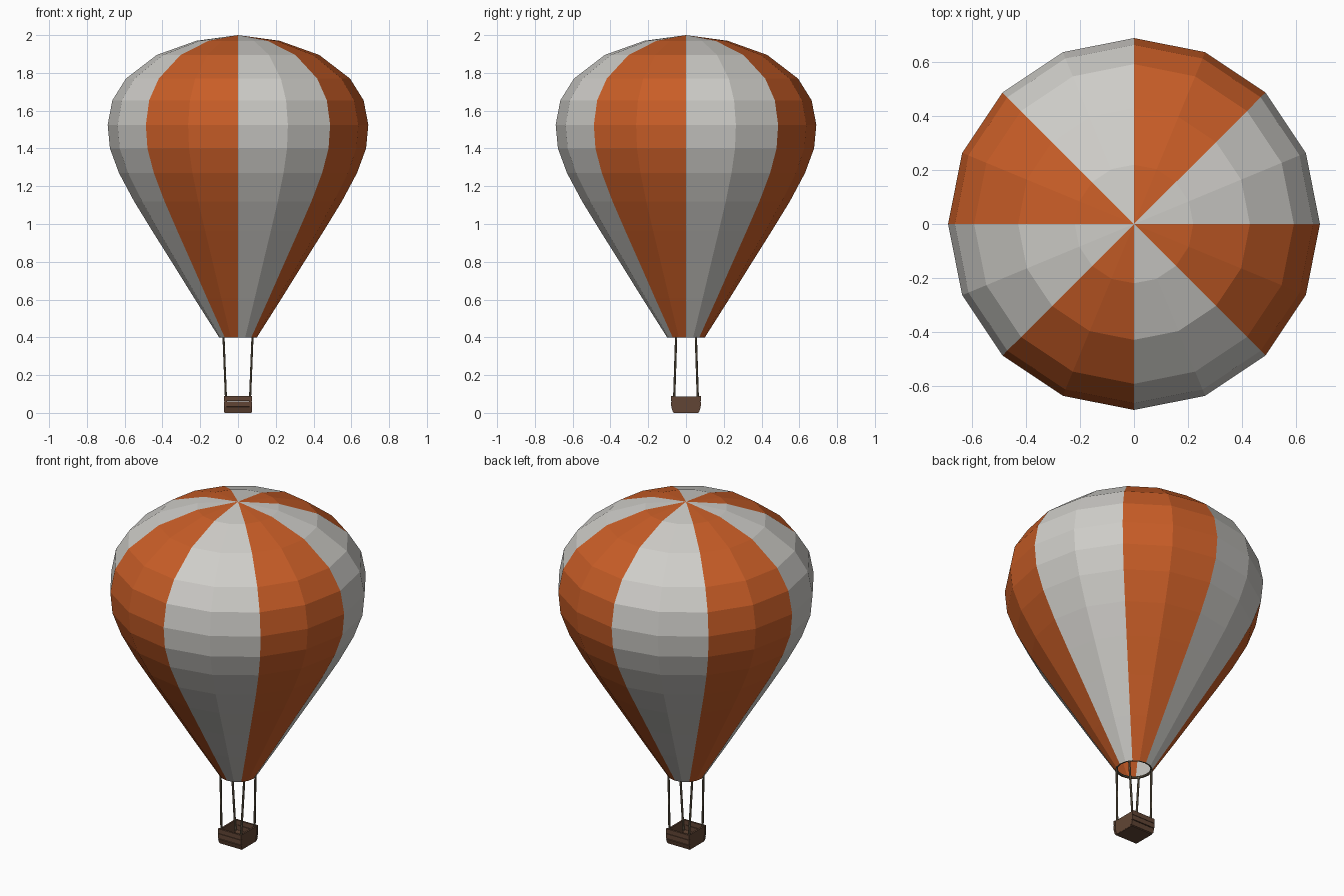
import bpy, bmesh, math
from mathutils import Vector

if "Cube" in bpy.data.objects:
    bpy.data.objects.remove(bpy.data.objects["Cube"])


def material(name, colour):
    m = bpy.data.materials.new(name)
    m.diffuse_color = (*colour, 1)
    m.use_nodes = True
    m.node_tree.nodes["Principled BSDF"].inputs["Base Color"].default_value = m.diffuse_color
    return m


GREY = material("pale_cloth", (0.62, 0.61, 0.58))
ORANGE = material("orange_cloth", (0.58, 0.11, 0.02))
BROWN = material("wicker", (0.12, 0.06, 0.035))
ROPE = material("rope", (0.14, 0.11, 0.07))


def finish(name, bm, *mats):
    mesh = bpy.data.meshes.new(name)
    bm.to_mesh(mesh)
    bm.free()
    for m in mats:
        mesh.materials.append(m)
    obj = bpy.data.objects.new(name, mesh)
    bpy.context.collection.objects.link(obj)
    return obj


def box(name, centre, size, tilt=0):
    bm = bmesh.new()
    bmesh.ops.create_cube(bm, size=1)
    for v in bm.verts:
        v.co = Vector(a * b for a, b in zip(v.co, size))
    obj = finish(name, bm, BROWN)
    obj.location = centre
    obj.rotation_euler.x = tilt
    return obj


# Envelope: 16-sided lathe with eight alternating gores, open at the mouth
N = 16
profile = [(0.10, 0.40), (0.23, 0.605), (0.345, 0.79), (0.455, 0.965),
           (0.55, 1.12), (0.63, 1.27), (0.678, 1.40), (0.69, 1.525),
           (0.665, 1.655), (0.593, 1.77), (0.43, 1.895), (0.22, 1.97)]
bm = bmesh.new()
rings = [[bm.verts.new((r * math.cos(math.tau * i / N), r * math.sin(math.tau * i / N), z))
          for i in range(N)] for r, z in profile]
crown = bm.verts.new((0, 0, 2))
for i in range(N):
    j = (i + 1) % N
    faces = [bm.faces.new((a[i], a[j], b[j], b[i])) for a, b in zip(rings, rings[1:])]
    faces.append(bm.faces.new((rings[-1][i], rings[-1][j], crown)))
    for f in faces:
        f.material_index = (i // 2) % 2
finish("envelope", bm, GREY, ORANGE)

# Ring inside the mouth
bpy.ops.mesh.primitive_torus_add(major_segments=N, minor_segments=6, major_radius=0.093,
                                 minor_radius=0.006, location=(0, 0, 0.405))
bpy.context.object.name = "mouth_ring"
bpy.context.object.data.materials.append(ROPE)

# Four suspension ropes
for sx in (-1, 1):
    for sy in (-1, 1):
        a = Vector((0.062 * sx, 0.064 * sy, 0.03))
        b = Vector((0.077 * sx, 0.052 * sy, 0.41))
        bm = bmesh.new()
        bmesh.ops.create_cone(bm, cap_ends=True, segments=6, radius1=0.006,
                              radius2=0.006, depth=(b - a).length)
        rope = finish("rope", bm, ROPE)
        rope.location = (a + b) / 2
        rope.rotation_euler = (b - a).to_track_quat('Z', 'Y').to_euler()

# Basket: floor, slightly flared planked long sides, and end panels
box("basket_floor", (0, 0, 0.009), (0.142, 0.13, 0.018))
for s in (-1, 1):
    for k, y in enumerate((0.068, 0.073, 0.073)):
        box("side_plank", (0, s * y, 0.019 + 0.029 * k), (0.15, 0.011, 0.027),
            -s * 0.3 if k == 0 else 0)
    bm = bmesh.new()
    outline = [(-0.062, 0.003), (0.062, 0.003), (0.073, 0.025),
               (0.073, 0.088), (-0.073, 0.088), (-0.073, 0.025)]
    face = bm.faces.new([bm.verts.new((s * 0.062, y, z)) for y, z in outline])
    out = bmesh.ops.extrude_face_region(bm, geom=[face])
    for v in out["geom"]:
        if isinstance(v, bmesh.types.BMVert):
            v.co.x += s * 0.010
    bmesh.ops.recalc_face_normals(bm, faces=bm.faces)
    finish("end_panel", bm, BROWN)
